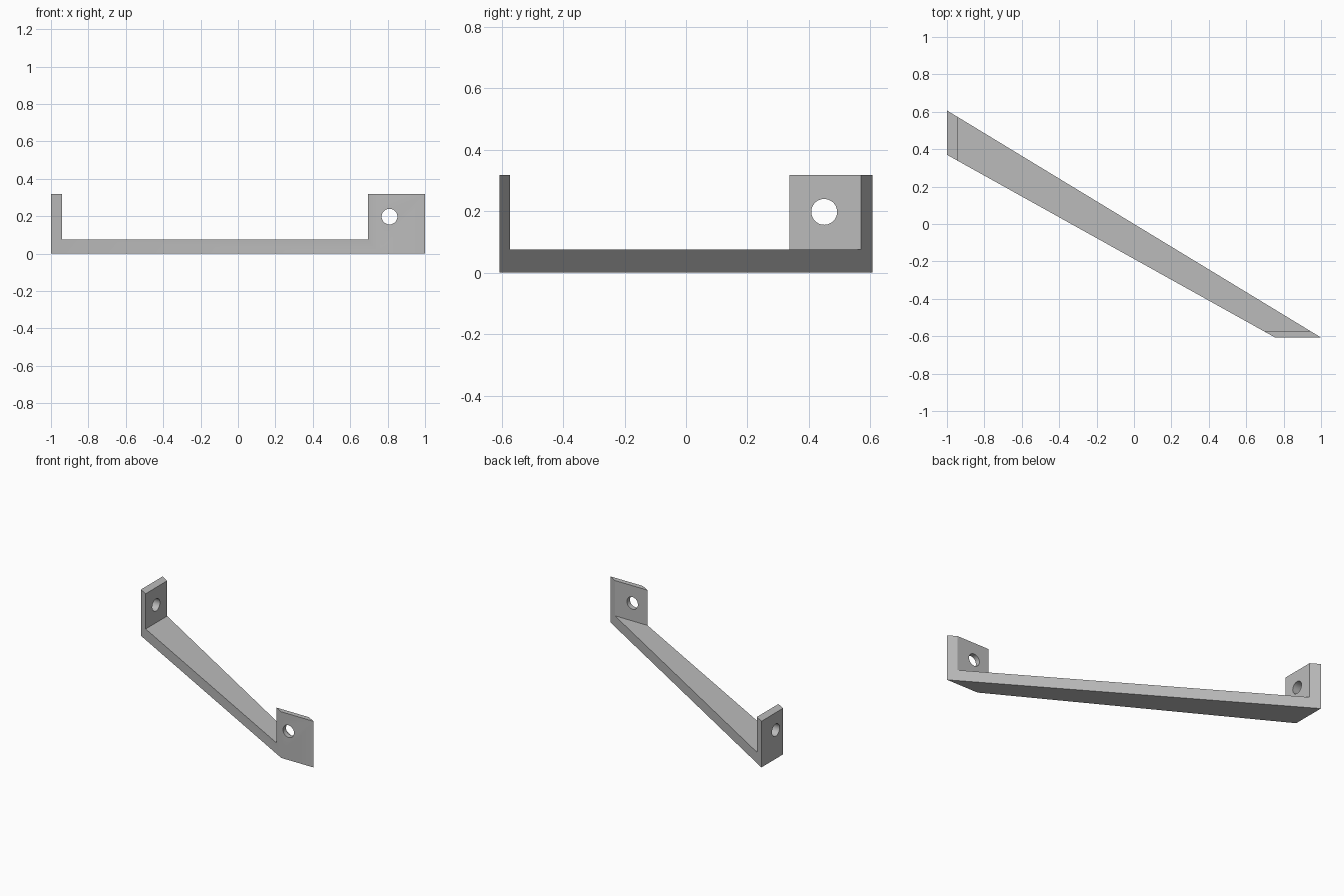
import bpy
import bmesh
import math

cube = bpy.data.objects.get("Cube")
if cube:
    bpy.data.objects.remove(cube, do_unlink=True)

HEIGHT, BAR = 0.318, 0.075
HOLE_Z, HOLE_R = 0.198, 0.042

grey = bpy.data.materials.new("plain grey")
grey.use_nodes = True
colour = (0.5, 0.5, 0.5, 1)
grey.diffuse_color = colour
grey.node_tree.nodes["Principled BSDF"].inputs["Base Color"].default_value = colour


def prism(name, outline, z0, z1):
    """Upright solid from a counter-clockwise outline."""
    bm = bmesh.new()
    base = bm.faces.new([bm.verts.new((x, y, z0)) for x, y in outline])
    top = bmesh.ops.extrude_face_region(bm, geom=[base])["geom"]
    verts = [v for v in top if isinstance(v, bmesh.types.BMVert)]
    bmesh.ops.translate(bm, verts=verts, vec=(0, 0, z1 - z0))
    bmesh.ops.recalc_face_normals(bm, faces=bm.faces)
    mesh = bpy.data.meshes.new(name)
    bm.to_mesh(mesh)
    bm.free()
    mesh.materials.append(grey)
    obj = bpy.data.objects.new(name, mesh)
    bpy.context.collection.objects.link(obj)
    return obj


def drill(name, location, rotation):
    bpy.ops.mesh.primitive_cylinder_add(vertices=48, radius=HOLE_R, depth=0.4,
                                        location=location, rotation=rotation)
    obj = bpy.context.object
    obj.name = name
    obj.data.materials.append(grey)
    return obj


# Slanted bracket blank at the full height of the end tabs
bracket = prism("bracket", [(-1, 0.37), (0.755, -0.607), (1, -0.607), (-1, 0.607)],
                0, HEIGHT)

# Cutters: the space above the bar between the tabs, and a screw hole per tab
cutters = [
    prism("channel_cutter", [(-0.94, -0.573), (2, -0.573), (2, 2), (-0.94, 2)], BAR, 1),
    drill("side_hole_cutter", (-1, 0.45, HOLE_Z), (0, math.pi / 2, 0)),
    drill("front_hole_cutter", (0.81, -0.607, HOLE_Z), (math.pi / 2, 0, 0)),
]
bpy.ops.object.select_all(action="DESELECT")
bracket.select_set(True)
bpy.context.view_layer.objects.active = bracket
for cutter in cutters:
    cutter.hide_render = True
    mod = bracket.modifiers.new(cutter.name, "BOOLEAN")
    mod.operation = "DIFFERENCE"
    mod.solver = "EXACT"
    mod.object = cutter
    bpy.ops.object.modifier_apply(modifier=mod.name)
    bpy.data.objects.remove(cutter, do_unlink=True)

bpy.ops.object.shade_smooth_by_angle(angle=math.radians(30))
